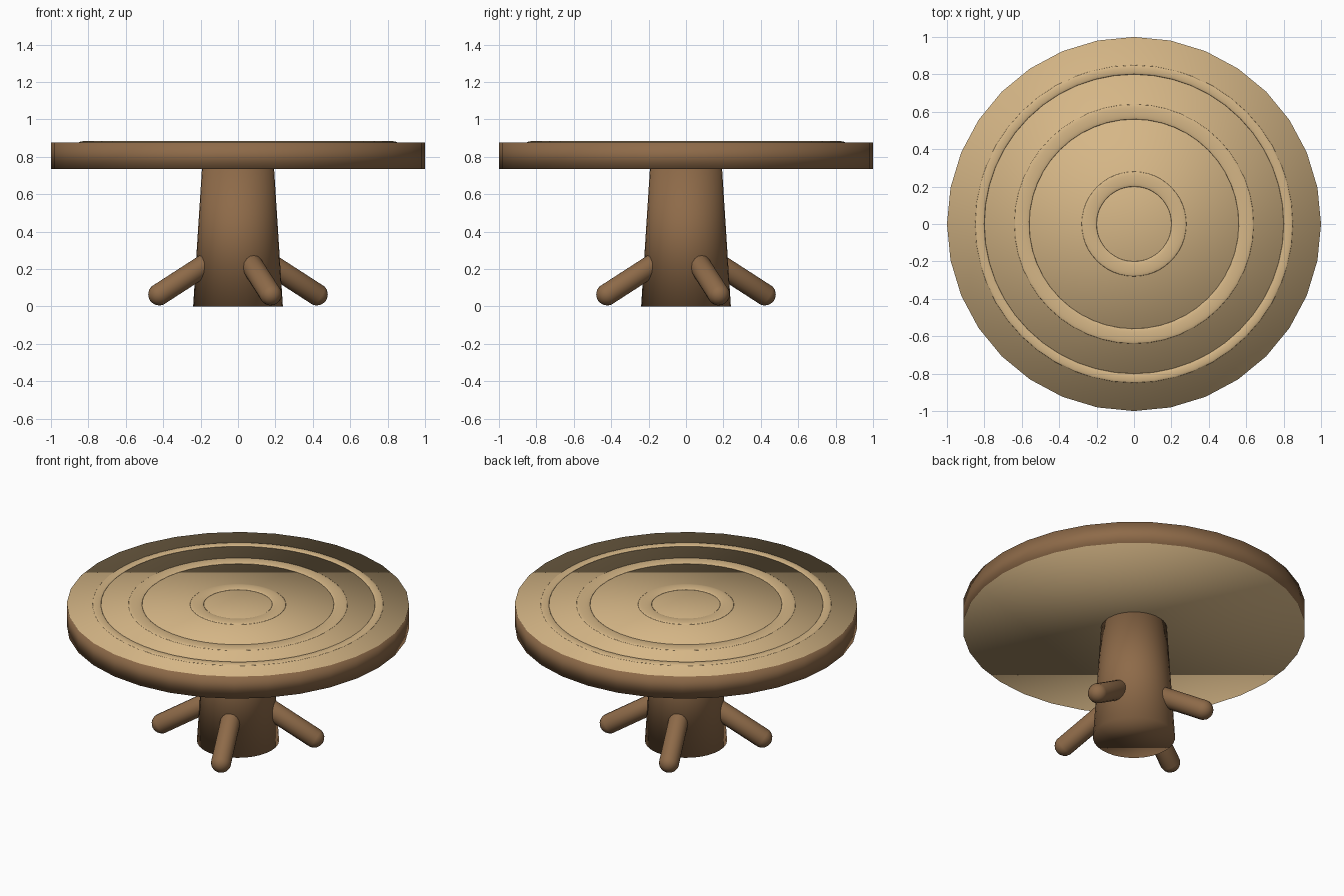
import bpy, math
from mathutils import Vector, Matrix

if "Cube" in bpy.data.objects:
    bpy.data.objects.remove(bpy.data.objects["Cube"])


def material(name, rgb):
    m = bpy.data.materials.new(name)
    m.diffuse_color = (*rgb, 1)
    m.use_nodes = True
    m.node_tree.nodes["Principled BSDF"].inputs["Base Color"].default_value = m.diffuse_color
    return m


bark = material("bark brown", (0.27, 0.145, 0.066))
wood = material("cut wood tan", (0.67, 0.47, 0.24))


def finish(name, *mats):
    ob = bpy.context.object
    ob.name = name
    for m in mats:
        ob.data.materials.append(m)
    bpy.ops.object.shade_smooth()
    return ob


# Round table top: bark edge, tan cut faces
TOP, UNDER = 0.877, 0.735
bpy.ops.mesh.primitive_cylinder_add(vertices=32, radius=1, depth=TOP - UNDER,
                                    location=(0, 0, (TOP + UNDER) / 2))
top = finish("table_top", bark, wood)
for p in top.data.polygons:
    if abs(p.normal.z) > 0.9:
        p.material_index = 1

# Growth rings, flattened and half sunk into the top
for i, (radius, width) in enumerate([(0.24, 0.04), (0.60, 0.04), (0.825, 0.025)]):
    bpy.ops.mesh.primitive_torus_add(major_radius=radius, minor_radius=width,
                                     major_segments=48, minor_segments=12,
                                     location=(0, 0, TOP))
    ring = finish(f"growth_ring_{i + 1}", wood)
    ring.scale.z = 0.007 / width

# Tapered trunk
bpy.ops.mesh.primitive_cone_add(vertices=32, radius1=0.24, radius2=0.192,
                                depth=0.75, location=(0, 0, 0.375))
finish("trunk", bark)

# Four splayed roots with rounded ends
R = 0.06
inner, tip = Vector((0.12, 0, 0.265)), Vector((0.455, 0, 0.065))
length = (tip - inner).length
for k in range(4):
    # a sphere stretched at its equator into a capsule
    bpy.ops.mesh.primitive_uv_sphere_add(segments=16, ring_count=9, radius=R)
    root = finish(f"root_{k + 1}", bark)
    for v in root.data.vertices:
        v.co.z += length / 2 if v.co.z > 0 else -length / 2
    turn = Matrix.Rotation(math.radians(22.5 + 90 * k), 4, 'Z')
    aim = (tip - inner).to_track_quat('Z', 'Y').to_matrix().to_4x4()
    root.data.transform(turn @ Matrix.Translation((inner + tip) / 2) @ aim)
